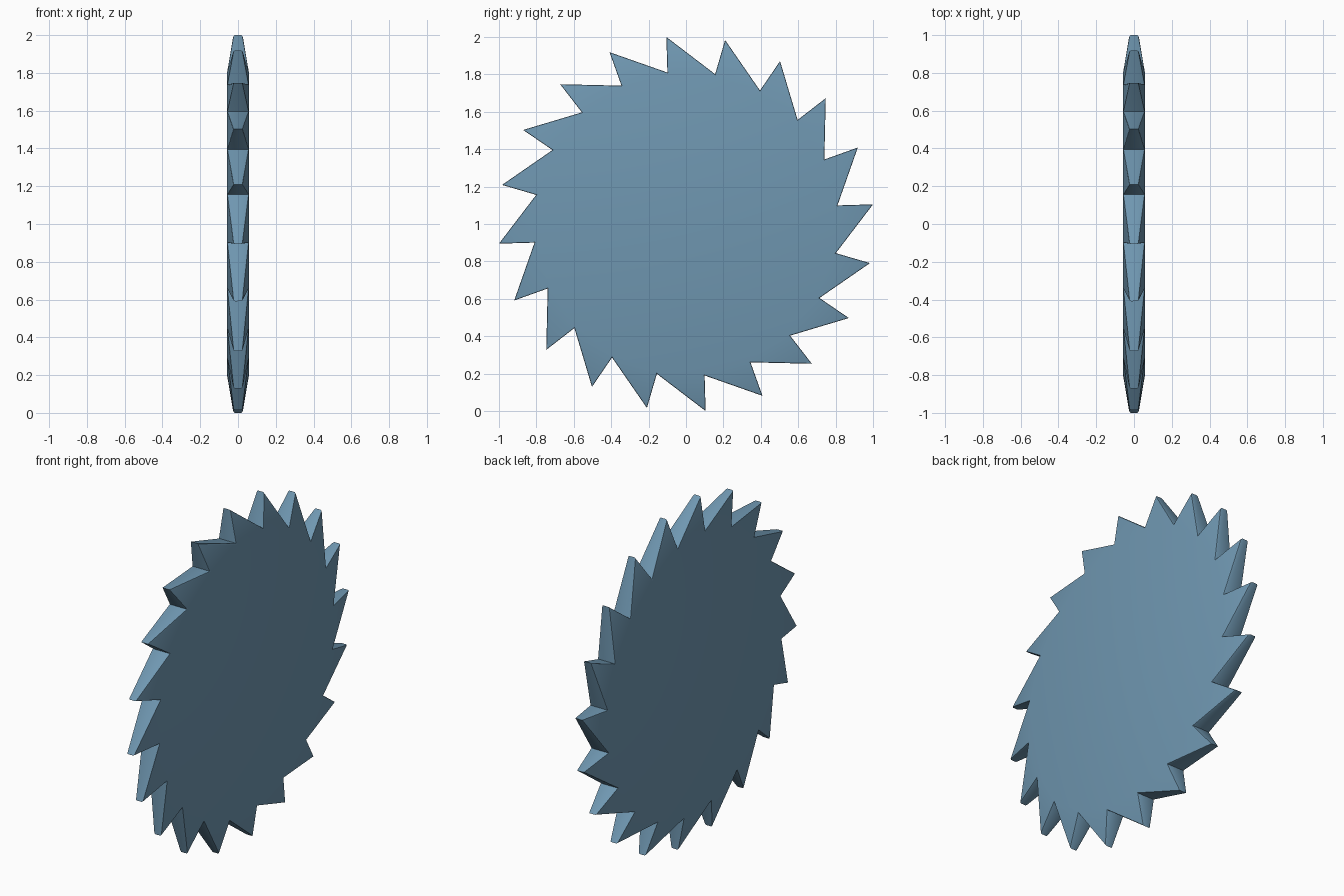
import bpy, bmesh, math

if "Cube" in bpy.data.objects:
    bpy.data.objects.remove(bpy.data.objects["Cube"])

TEETH = 20
R_TIP, R_ROOT = 1.0055, 0.816
A_TIP, A_ROOT = math.radians(6), math.radians(7)   # hooked teeth
H_TIP, H_ROOT = 0.024, 0.058                       # half thickness

steel = bpy.data.materials.new("blue steel")
steel.diffuse_color = (0.16, 0.31, 0.44, 1)
steel.use_nodes = True
steel.node_tree.nodes["Principled BSDF"].inputs["Base Color"].default_value = steel.diffuse_color

bm = bmesh.new()


def ring(radius, start, x):
    step = 2 * math.pi / TEETH
    return [bm.verts.new((x, radius * math.cos(start + i * step),
                          1 + radius * math.sin(start + i * step)))
            for i in range(TEETH)]


# Two sides: flat disc plus one tapering triangle per tooth
sides = []
for s in (1, -1):
    root, tip = ring(R_ROOT, A_ROOT, s * H_ROOT), ring(R_TIP, A_TIP, s * H_TIP)
    bm.faces.new(root)
    for i in range(TEETH):
        bm.faces.new((root[i - 1], tip[i], root[i]))
    sides.append((root, tip))

# Rim: long back and short front of each tooth
(r1, t1), (r2, t2) = sides
for i in range(TEETH):
    bm.faces.new((r1[i - 1], t1[i], t2[i], r2[i - 1]))
    bm.faces.new((t1[i], r1[i], r2[i], t2[i]))
bmesh.ops.recalc_face_normals(bm, faces=bm.faces[:])

# Small bevel along both toothed outlines
rim_edges = []
for root, tip in sides:
    for i in range(TEETH):
        rim_edges += [bm.edges.get((root[i - 1], tip[i])), bm.edges.get((tip[i], root[i]))]
bmesh.ops.bevel(bm, geom=rim_edges, offset=0.007, segments=2, profile=0.5,
                affect='EDGES', clamp_overlap=True)

mesh = bpy.data.meshes.new("saw_blade")
bm.to_mesh(mesh)
bm.free()
mesh.materials.append(steel)
blade = bpy.data.objects.new("saw_blade", mesh)
bpy.context.collection.objects.link(blade)

bpy.context.view_layer.objects.active = blade
blade.select_set(True)
bpy.ops.object.shade_smooth_by_angle(angle=math.radians(30))
